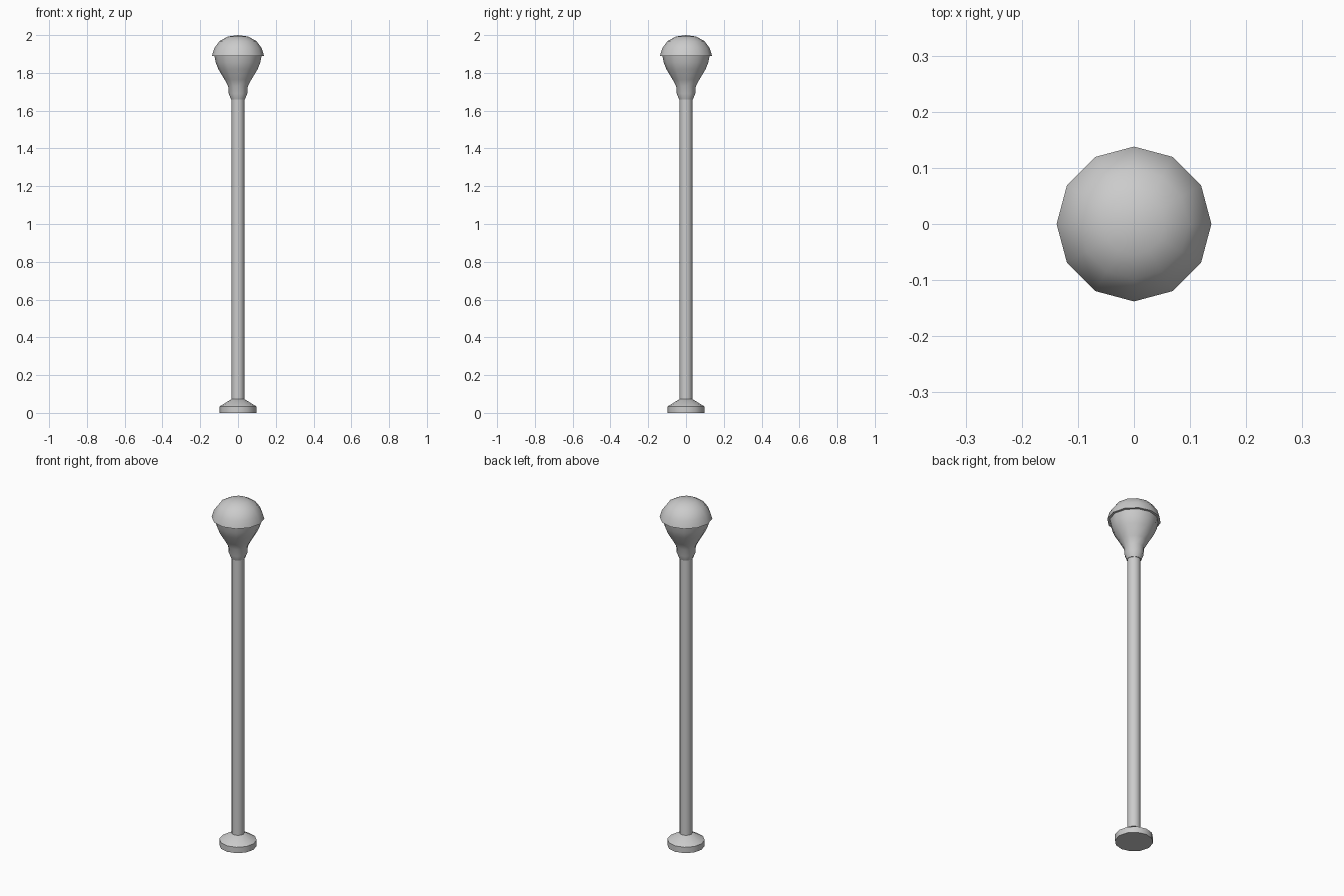
import bpy, bmesh
from math import cos, sin, pi, radians

if "Cube" in bpy.data.objects:
    bpy.data.objects.remove(bpy.data.objects["Cube"])

SIDES = 12


def lathe(name, profile):
    """Revolve (radius, z) points about z; open ends on the axis close to a point."""
    bm = bmesh.new()
    rings = []
    for r, z in profile:
        n = SIDES if r > 0 else 1
        rings.append([bm.verts.new((r * cos(2 * pi * i / SIDES), r * sin(2 * pi * i / SIDES), z))
                      for i in range(n)])
    for a, b in zip(rings, rings[1:]):
        for i in range(SIDES):
            j = (i + 1) % SIDES
            if len(a) == 1:
                bm.faces.new((a[0], b[j], b[i]))
            elif len(b) == 1:
                bm.faces.new((a[i], a[j], b[0]))
            else:
                bm.faces.new((a[i], a[j], b[j], b[i]))
    bmesh.ops.recalc_face_normals(bm, faces=bm.faces)
    mesh = bpy.data.meshes.new(name)
    bm.to_mesh(mesh)
    bm.free()
    obj = bpy.data.objects.new(name, mesh)
    bpy.context.collection.objects.link(obj)
    bpy.ops.object.select_all(action='DESELECT')
    obj.select_set(True)
    bpy.context.view_layer.objects.active = obj
    bpy.ops.object.shade_smooth_by_angle(angle=radians(35))
    return obj


# Foot with a sloped top
lathe("base", [(0, 0), (0.098, 0), (0.098, 0.034), (0.034, 0.073), (0, 0.073)])

# Straight pole
lathe("pole", [(0, 0.06), (0.034, 0.06), (0.034, 1.67), (0, 1.67)])

# Collar and flared lamp bowl
lathe("lamp_bowl", [(0, 1.66), (0.037, 1.66), (0.049, 1.69), (0.052, 1.73), (0.071, 1.765),
                    (0.104, 1.82), (0.118, 1.855), (0.125, 1.892), (0, 1.892)])

# Domed cap overhanging the bowl
lathe("lamp_cap", [(0, 1.89), (0.138, 1.89), (0.126, 1.93), (0.098, 1.968),
                   (0.055, 1.992), (0, 2.0)])
